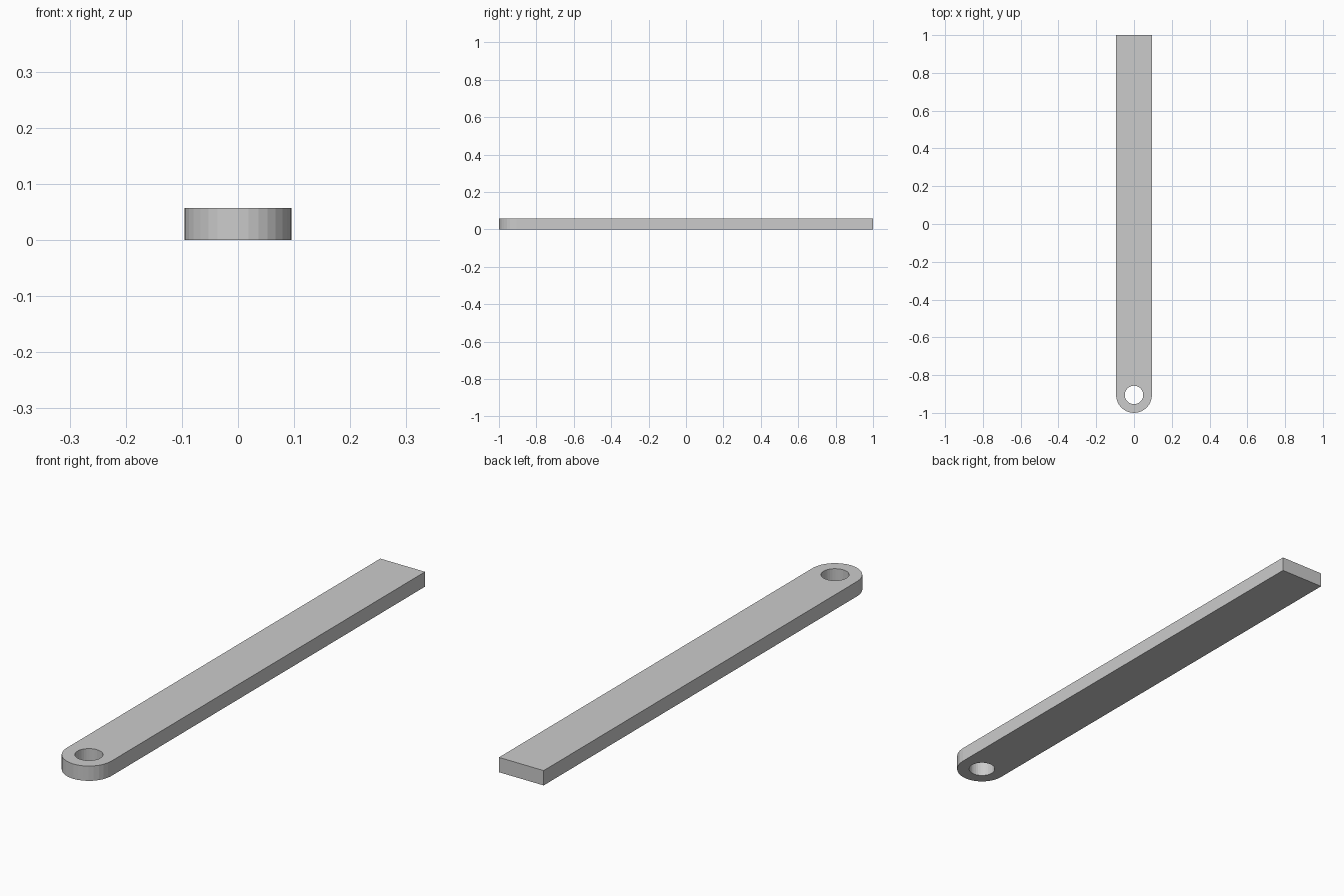
import bpy
import bmesh
from math import cos, sin, pi

if "Cube" in bpy.data.objects:
    bpy.data.objects.remove(bpy.data.objects["Cube"])

HALF_W = 0.095      # half width, also the radius of the rounded end
THICK = 0.057
HOLE_R = 0.049
END_Y = -1 + HALF_W  # centre of the rounded end and of the hole
SEGS = 32


def arc(radius, start, end, steps):
    return [(radius * cos(start + (end - start) * i / steps),
             END_Y + radius * sin(start + (end - start) * i / steps))
            for i in range(steps + 1)]


def add_loop(bm, points):
    verts = [bm.verts.new((x, y, 0)) for x, y in points]
    return [bm.edges.new((v, verts[(i + 1) % len(verts)])) for i, v in enumerate(verts)]


bm = bmesh.new()

# Bar outline with one rounded end, and the round pivot hole
outline = arc(HALF_W, pi, 2 * pi, SEGS // 2) + [(HALF_W, 1), (-HALF_W, 1)]
hole = arc(HOLE_R, 0, 2 * pi, SEGS)[:-1]
edges = add_loop(bm, outline) + add_loop(bm, hole)
bmesh.ops.triangle_fill(bm, edges=edges, use_beauty=True)

# Extrude to full thickness
result = bmesh.ops.extrude_face_region(bm, geom=bm.faces[:], use_keep_orig=True)
top = [g for g in result["geom"] if isinstance(g, bmesh.types.BMVert)]
bmesh.ops.translate(bm, verts=top, vec=(0, 0, THICK))
bmesh.ops.recalc_face_normals(bm, faces=bm.faces[:])

mesh = bpy.data.meshes.new("flat_bar")
bm.to_mesh(mesh)
bm.free()
bar = bpy.data.objects.new("flat_bar", mesh)
bpy.context.collection.objects.link(bar)
